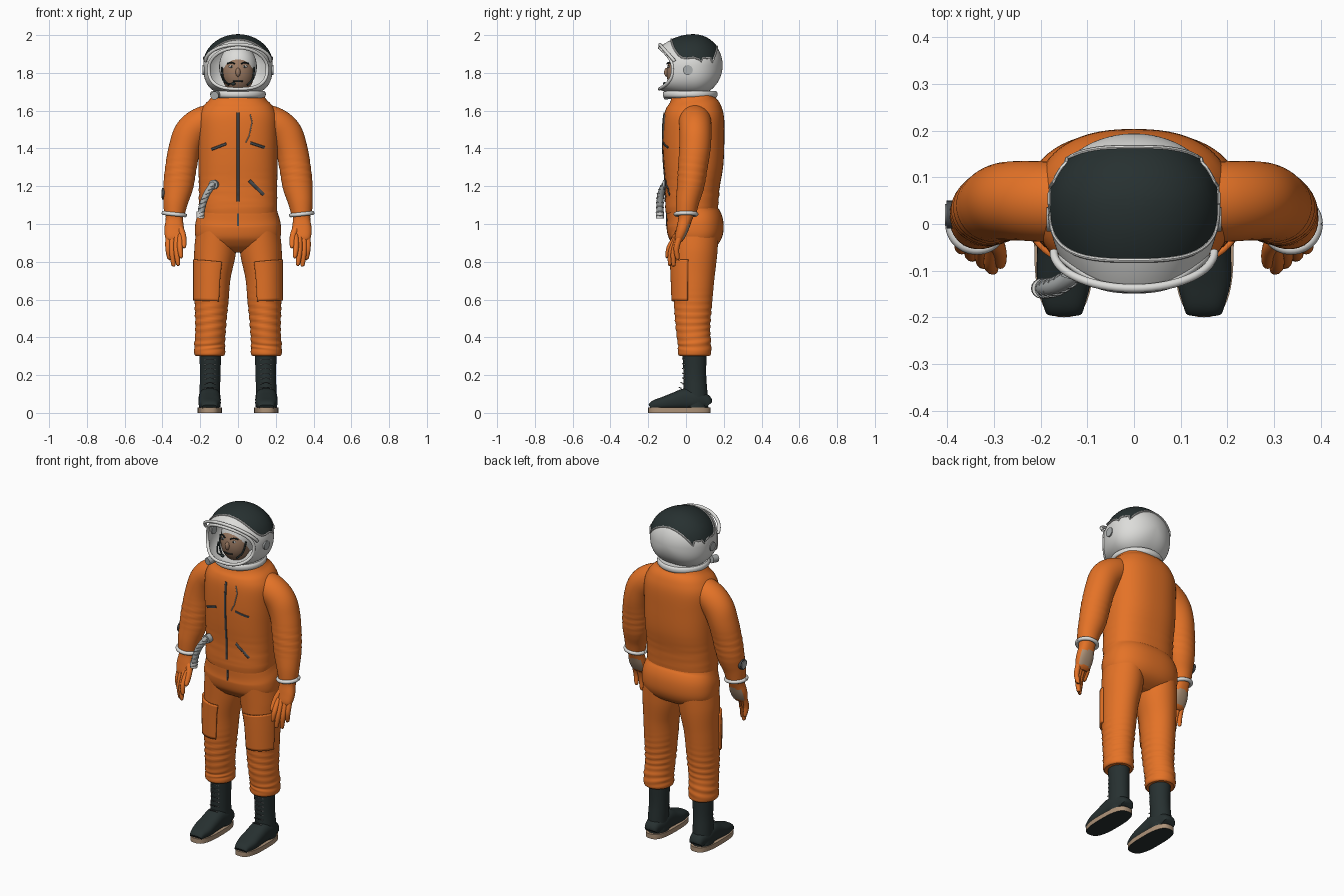
import bpy, bmesh, math
from mathutils import Vector
from mathutils.bvhtree import BVHTree

if "Cube" in bpy.data.objects:
    bpy.data.objects.remove(bpy.data.objects["Cube"])

X, Y = Vector((1, 0, 0)), Vector((0, 1, 0))


def material(name, *rgb):
    m = bpy.data.materials.new(name)
    m.use_nodes = True
    m.diffuse_color = (*rgb, 1)
    m.node_tree.nodes["Principled BSDF"].inputs["Base Color"].default_value = (*rgb, 1)
    return m


ORANGE = material("orange fabric", 0.78, 0.17, 0.02)
DARK = material("dark green black", 0.02, 0.03, 0.03)
WHITE = material("helmet white", 0.72, 0.72, 0.70)
GREY = material("hose grey", 0.40, 0.42, 0.42)
ZIP = material("zip grey", 0.07, 0.075, 0.08)
TAN = material("sole tan", 0.42, 0.29, 0.19)
SKIN = material("skin", 0.32, 0.19, 0.12)


def build(name, verts, faces, mat, angle=40):
    """Make a clean, smooth-shaded object."""
    me = bpy.data.meshes.new(name)
    me.from_pydata(verts, [], faces)
    bm = bmesh.new()
    bm.from_mesh(me)
    bmesh.ops.remove_doubles(bm, verts=bm.verts, dist=1e-5)
    bmesh.ops.recalc_face_normals(bm, faces=bm.faces)
    bm.to_mesh(me)
    bm.free()
    me.materials.append(mat)
    ob = bpy.data.objects.new(name, me)
    bpy.context.collection.objects.link(ob)
    bpy.ops.object.select_all(action="DESELECT")
    ob.select_set(True)
    bpy.context.view_layer.objects.active = ob
    bpy.ops.object.shade_smooth_by_angle(angle=math.radians(angle))
    return ob


def mirror(ob):
    mod = ob.modifiers.new("both sides", "MIRROR")
    mod.use_mirror_merge = False
    return ob


def solidify(ob, thickness):
    mod = ob.modifiers.new("thickness", "SOLIDIFY")
    mod.thickness, mod.offset = thickness, 0
    return ob


def spow(v, n):
    return math.copysign(abs(v) ** (2 / n), v)


def smooth_path(pts, k):
    """Catmull-Rom through points that carry their radii."""
    out = []
    for i in range(len(pts) - 1):
        p = [pts[max(0, min(len(pts) - 1, i + d))] for d in (-1, 0, 1, 2)]
        for j in range(k):
            t = j / k
            out.append([b + 0.5 * t * (c - a + t * (2*a - 5*b + 4*c - d + t * (3*(b - c) + d - a)))
                        for a, b, c, d in zip(*p)])
    return out + [list(pts[-1])]


def sweep(name, pts, mat, k=6, n=2, sides=32, ref=Y, arc=None, grow=0, folds=()):
    """Loft superellipse rings (x, y, z, cross radius, radius along ref)."""
    path = smooth_path(pts, k)
    a0, a1 = arc or (0, 360)
    cols = sides + 1 if arc else sides
    verts, faces = [], []
    for i, p in enumerate(path):
        c = Vector(p[:3])
        t = (Vector(path[min(i + 1, len(path) - 1)][:3]) - Vector(path[max(i - 1, 0)][:3])).normalized()
        u = (ref - t * ref.dot(t)).normalized()
        v = t.cross(u)
        for j in range(cols):
            a = math.radians(a0 + (a1 - a0) * j / sides)
            g = grow
            for z0, width, amp in folds:
                g += amp * math.exp(-((c.z - z0) / width) ** 2) * math.sin(c.z * 170 + 2.5 * math.sin(a))
            verts.append(c + u * (p[4] + g) * spow(math.cos(a), n) + v * (p[3] + g) * spow(math.sin(a), n))
    for i in range(len(path) - 1):
        for j in range(sides):
            b, e = i * cols + j, i * cols + (j + 1) % cols
            faces.append((b, e, e + cols, b + cols))
    if not arc:
        faces += [tuple(range(cols)), tuple(range(len(verts) - cols, len(verts)))]
    return build(name, verts, faces, mat)


def tube(name, pts, r, mat, k=6, sides=10):
    return sweep(name, [(*p, r, r) for p in pts], mat, k, sides=sides)


def ball(name, loc, radii, mat):
    bpy.ops.mesh.primitive_uv_sphere_add(segments=32, ring_count=20, location=loc)
    ob = bpy.context.object
    ob.name, ob.scale = name, radii
    ob.data.materials.append(mat)
    bpy.ops.object.transform_apply(location=True)
    bpy.ops.object.shade_smooth()
    return ob


def surface(ob):
    return BVHTree.FromPolygons([v.co for v in ob.data.vertices], [p.vertices for p in ob.data.polygons])


def strip(name, surf, path, half, mat, steps=14):
    """A flat band laid on the front of a surface, following x, z points."""
    pts = []
    for (xa, za), (xb, zb) in zip(path, path[1:]):
        for i in range(steps + 1):
            x, z = xa + (xb - xa) * i / steps, za + (zb - za) * i / steps
            hit = surf.ray_cast(Vector((x, -1, z)), Y)[0]
            if hit and not (i == 0 and pts):
                pts.append((x, hit.y - 0.001, z, half, 0.004))
    return sweep(name, pts, mat, 1, sides=8)


# Suit body
torso = sweep("torso", [(0, .03, 1.07, .203, .136), (0, .03, 1.09, .207, .14), (0, .035, 1.2, .207, .144),
                        (0, .04, 1.32, .21, .158), (0, .04, 1.45, .212, .163), (0, .042, 1.56, .21, .16),
                        (0, .042, 1.62, .186, .145), (0, .04, 1.66, .15, .12), (0, .04, 1.69, .13, .11)],
              ORANGE, n=2.4, sides=64, folds=[(1.17, .06, .003)])
hips = sweep("hips", [(0, .05, .85, .1, .05), (0, .05, .88, .19, .105), (0, .05, .93, .224, .142),
                      (0, .047, 1.0, .226, .151), (0, .036, 1.06, .21, .138), (0, .033, 1.1, .2, .132)],
             ORANGE, n=2.4, sides=64)
LEG = [(.112, .045, .97, .108, .128), (.122, .045, .85, .11, .121), (.135, .04, .72, .096, .111),
       (.14, .037, .6, .09, .103), (.145, .037, .45, .081, .091), (.15, .045, .36, .081, .088),
       (.15, .045, .315, .082, .088), (.15, .045, .302, .074, .08)]
mirror(sweep("legs", LEG, ORANGE, k=14, sides=48, folds=[(.5, .08, .003), (.36, .03, .002)]))
solidify(mirror(sweep("thigh_pockets", [(.128, .0425, .8, .103, .117), (.135, .04, .72, .096, .111),
                                        (.14, .037, .59, .09, .103)],
                      ORANGE, sides=20, arc=(105, 203), grow=.005)), .012)
mirror(sweep("arms", [(.1, .045, 1.575, .07, .08), (.19, .048, 1.535, .085, .086), (.25, .05, 1.48, .089, .085),
                      (.283, .047, 1.4, .084, .083), (.302, .036, 1.3, .083, .078), (.316, .024, 1.2, .079, .072),
                      (.33, .008, 1.12, .066, .062), (.337, 0, 1.055, .055, .054)],
             ORANGE, k=8, sides=40, folds=[(1.27, .06, .002)]))


def ring(cx, cy, cz, rx, ry, rz=0, turn=360, n=48):
    """Points of an ellipse, lifted by rz along x."""
    pts = []
    for i in range(n + 1):
        a = math.radians(turn * i / n)
        pts.append((cx + rx * math.cos(a), cy + ry * math.sin(a), cz + rz * math.cos(a)))
    return pts


mirror(tube("wrist_rings", ring(.337, 0, 1.052, .057, .055, .006), .011, WHITE, k=1))

# Gloves with palm patches facing backward
palm = sweep("gloves", [(.337, 0, 1.055, .046, .044), (.337, -.006, 1.02, .046, .036), (.338, -.02, .97, .052, .032),
                        (.338, -.036, .925, .046, .025), (.338, -.042, .905, .03, .014)], ORANGE, n=2.4)
palm.data.materials.append(TAN)
for f in palm.data.polygons:
    if f.normal.y > .6 and .92 < f.center.z < 1.0:
        f.material_index = 1
mirror(palm)
FINGERS = [((.305, -.045), (.302, -.098, .83)), ((.325, -.042), (.318, -.085, .79)),
           ((.348, -.036), (.342, -.066, .785)), ((.368, -.03), (.364, -.045, .82))]
for i, ((x, y), tip) in enumerate(FINGERS):
    end = Vector(tip)
    mid = Vector((x, y, .94)).lerp(end, .55) + Vector((.004, -.012, 0))
    mirror(sweep(f"finger_{i + 1}", [(x, y, .94, .016, .016), (*mid, .015, .015), (*end, .011, .011),
                                     (*(end - Vector((0, 0, .008))), .004, .004)], ORANGE, sides=12))
mirror(sweep("thumbs", [(.315, -.02, .99, .02, .02), (.292, -.05, .94, .017, .017), (.287, -.083, .885, .013, .013),
                        (.288, -.088, .873, .005, .005)], ORANGE, sides=12))

# Boots, soles and laces
mirror(sweep("boot_shafts", [(.147, .045, .32, .058, .064), (.147, .047, .2, .054, .06),
                             (.15, .05, .1, .055, .064), (.15, .05, .03, .057, .068)], DARK))
FOOT = [(.118, .065), (.1, .1), (.05, .12), (0, .13), (-.06, .108), (-.12, .085), (-.17, .066), (-.19, .045)]
mirror(sweep("boot_feet", [(.15, y, (top + .015) / 2, (top - .015) / 2, .058 - max(0, abs(y + .035) - .1) * .35)
                           for y, top in FOOT], DARK, n=2.6, ref=X))
sole = sweep("soles", [(.15, -.035, z, .064, .165) for z in (0, .028)], TAN, k=1, n=2.8, sides=48)
sole.data.materials.append(DARK)
for f in sole.data.polygons:
    f.material_index = int(f.normal.z < -.5)
mirror(sole)
for i in range(7):
    z = .13 + i * .025
    y = -.02 - max(0, .17 - z) * .45
    mirror(tube(f"lace_{i + 1}", [(.122, y + .012, z), (.148, y, z + .006), (.174, y + .012, z)], .0025, ZIP, sides=6))
    for x in (.122, .174):
        mirror(ball(f"eyelet_{i + 1}", (x, y + .011, z), (.004, .004, .004), GREY))

# Zips, chest cable and hose
chest, belly = surface(torso), surface(hips)
strip("main_zip", chest, [(0, 1.59), (0, 1.12)], .007, ZIP, 40)
strip("lower_zip", belly, [(0, 1.07), (0, .99)], .006, ZIP)
strip("right_chest_zip", chest, [(-.14, 1.395), (-.062, 1.425)], .007, ZIP)
strip("left_chest_zip", chest, [(.065, 1.43), (.14, 1.405)], .007, ZIP)
strip("left_waist_zip", chest, [(.06, 1.23), (.135, 1.155)], .009, ZIP)
strip("chest_cable", chest, [(.065, 1.58), (.075, 1.54), (.06, 1.47), (.04, 1.43)], .0025, GREY)
hose = [(-.125, -.08, 1.21), (-.135, -.112, 1.205), (-.165, -.133, 1.16), (-.188, -.138, 1.1), (-.198, -.138, 1.04)]
tube("air_hose", hose, .018, GREY, sides=16)
for i, p in enumerate(smooth_path(hose, 5)[4::2]):
    tube(f"hose_rib_{i + 1}", ring(p[0], p[1], p[2], .019, .019, .006, n=16), .003, GREY, k=1, sides=6)
tube("hose_connector", [(-.12, -.07, 1.21), (-.132, -.118, 1.208)], .025, GREY, k=1, sides=20)
tube("hose_end", [(-.198, -.138, 1.065), (-.2, -.138, 1.03)], .021, WHITE, k=1, sides=16)
tube("arm_gauge", [(-.37, .02, 1.16), (-.402, .02, 1.16)], .03, ZIP, k=1, sides=24)
tube("arm_gauge_face", [(-.4, .02, 1.16), (-.405, .02, 1.16)], .023, GREY, k=1, sides=24)


# Helmet shell, open at the front
def helmet_point(a, u):
    c, s = math.cos(a), math.sin(a)
    if u < 0:
        size, f, y = math.sin((1 + u) * math.pi / 2), 0, .04 + .15 * math.cos((1 + u) * math.pi / 2)
    else:
        size, f, y = 1, u * u, .04 - u * (.11 + .07 * s * s)
    n = 2 if s > 0 else 2.7
    return Vector(((.18 - .025 * f) * size * spow(c, n), y, 1.84 - .016 * f + (.158 - .049 * f) * size * spow(s, n)))


N, M = 72, 32
grid = [helmet_point(2 * math.pi * j / N, -1 + 2 * i / M) for i in range(M + 1) for j in range(N)]
quads = [(i*N + j, i*N + (j+1) % N, (i+1)*N + (j+1) % N, (i+1)*N + j) for i in range(M) for j in range(N)]
helmet = solidify(build("helmet_shell", grid, quads, WHITE), .008)
tube("helmet_rim", [helmet_point(2 * math.pi * j / N, 1) for j in range(N + 1)], .009, WHITE, k=1)
brim = [(.172 * math.cos(a), -.06 - .078 * math.sin(a), 1.862 + .088 * math.sin(a))
        for a in [math.pi * i / 30 for i in range(31)]]
tube("visor_brim", brim, .009, WHITE, k=1)
sweep("neck_ring", [(0, .022, 1.668, .135, .136), (0, .022, 1.678, .146, .144), (0, .022, 1.695, .146, .144),
                    (0, .022, 1.705, .138, .136)], WHITE, k=3, sides=48)
mirror(tube("ear_knobs", [(.165, .01, 1.815), (.188, .01, 1.815)], .026, GREY, k=1, sides=28))
tube("neck_valve", [(-.115, -.075, 1.685), (-.125, -.115, 1.68)], .022, GREY, k=1, sides=18)

# Dark cap laid over the crown, with a pale border
shell = surface(helmet)
rows, cap = 16, []
for i in range(rows + 1):
    for j in range(N):
        a, r = 2 * math.pi * j / N, i / rows
        p = Vector((.174 * r * spow(math.cos(a), 3), .042 + .117 * r * spow(math.sin(a), 3), 3))
        hit, nor = shell.ray_cast(p, Vector((0, 0, -1)))[:2]
        if hit is None:
            hit, nor = shell.find_nearest(Vector((p.x, p.y, 1.88)))[:2]
        cap.append(hit + nor * math.copysign(.007, nor.z))
build("crown_cap", cap, [(i*N + j, i*N + (j+1) % N, (i+1)*N + (j+1) % N, (i+1)*N + j)
                         for i in range(rows) for j in range(N)], DARK)
edge = cap[-N:]
tube("cap_border", edge + edge[:1], .005, WHITE, k=1, sides=8)

# Head, hood and face
ball("hood", (0, .012, 1.832), (.1, .1, .12), WHITE)
face = ball("face", (0, -.017, 1.8), (.086, .086, .11), SKIN)
ball("nose", (0, -.101, 1.803), (.013, .015, .024), SKIN)
cheek = BVHTree.FromObject(face, bpy.context.evaluated_depsgraph_get())
for side, s in (("left", 1), ("right", -1)):
    y = -.017 - .086 * math.sqrt(1 - (.036 / .086) ** 2 - (.033 / .11) ** 2)
    ball(f"{side}_eye", (s * .036, y, 1.833), (.014, .004, .006), WHITE)
    ball(f"{side}_pupil", (s * .035, y - .003, 1.833), (.005, .003, .005), DARK)
    tube(f"{side}_eyebrow", [(s * .018, y - .01, 1.848), (s * .036, y - .002, 1.855), (s * .056, y + .014, 1.849)],
         .004, DARK, sides=8)
    tube(f"{side}_strap", [(s * .086, -.045, 1.83), (s * .078, -.065, 1.77), (s * .05, -.085, 1.735)], .005, DARK)
tube("mouth", [(-.026, -.092, 1.757), (0, -.098, 1.755), (.026, -.092, 1.757)], .004, DARK, sides=8)
tube("microphone_boom", [(-.09, -.06, 1.79), (-.07, -.1, 1.75), (-.03, -.115, 1.742)], .004, DARK)
ball("microphone", (-.025, -.113, 1.742), (.012, .01, .009), DARK)
